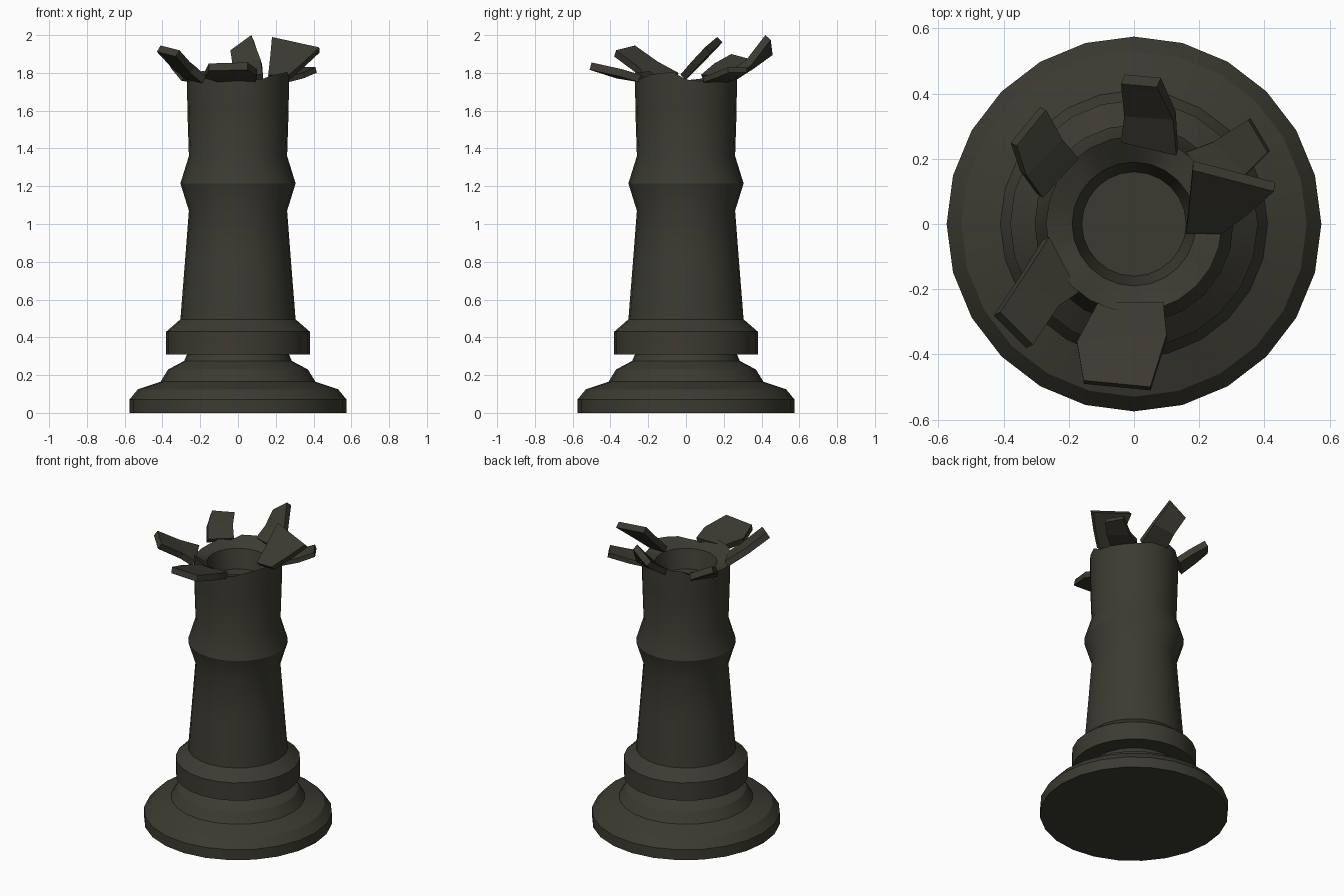
import bpy, bmesh, math, random
from mathutils import Vector

random.seed(4)
if "Cube" in bpy.data.objects:
    bpy.data.objects.remove(bpy.data.objects["Cube"], do_unlink=True)

# Dark stone material
stone = bpy.data.materials.new("dark_stone")
stone.use_nodes = True
colour = (0.045, 0.043, 0.031, 1)
stone.diffuse_color = colour
stone.node_tree.nodes["Principled BSDF"].inputs["Base Color"].default_value = colour


def add_object(name, bm):
    bmesh.ops.recalc_face_normals(bm, faces=bm.faces)
    mesh = bpy.data.meshes.new(name)
    bm.to_mesh(mesh)
    bm.free()
    mesh.materials.append(stone)
    obj = bpy.data.objects.new(name, mesh)
    bpy.context.collection.objects.link(obj)
    return obj


def smooth(obj, degrees):
    bpy.ops.object.select_all(action='DESELECT')
    obj.select_set(True)
    bpy.context.view_layer.objects.active = obj
    bpy.ops.object.shade_smooth_by_angle(angle=math.radians(degrees))


def lathe(name, profile, sides=24, rim=None):
    """Revolve (radius, height) rings, cap both ends, roughen the rim ring."""
    bm = bmesh.new()
    rings = []
    for i, (r, z) in enumerate(profile):
        ring = []
        for k in range(sides):
            a = math.tau * k / sides
            lift = random.uniform(-0.03, 0.035) if i == rim else 0
            ring.append(bm.verts.new((r * math.cos(a), r * math.sin(a), z + lift)))
        rings.append(ring)
    for low, high in zip(rings, rings[1:]):
        for k in range(sides):
            n = (k + 1) % sides
            bm.faces.new((low[k], low[n], high[n], high[k]))
    bm.faces.new(rings[0][::-1])
    bm.faces.new(rings[-1])
    return add_object(name, bm)


def shard(name, stations, thickness=0.04):
    """Bent splinter: a strip of left/right point pairs from root to tip."""
    bm = bmesh.new()
    rows = [[bm.verts.new(Vector(p)) for p in pair] for pair in stations]
    for a, b in zip(rows, rows[1:]):
        bm.faces.new((a[0], a[1], b[1], b[0]))
    obj = add_object(name, bm)
    # Strips face upward, so the thickness grows below them
    if sum(f.normal.z for f in obj.data.polygons) < 0:
        obj.data.flip_normals()
    solid = obj.modifiers.new("thickness", 'SOLIDIFY')
    solid.thickness = thickness
    solid.offset = -1
    return obj


# Turned base and column with a hollow broken top
column = lathe("column", [
    (0.575, 0), (0.575, 0.07), (0.53, 0.125), (0.41, 0.165), (0.37, 0.23),
    (0.285, 0.275), (0.27, 0.31), (0.38, 0.31), (0.38, 0.43), (0.305, 0.495),
    (0.28, 0.81), (0.26, 1.07), (0.305, 1.215), (0.26, 1.36), (0.268, 1.6),
    (0.27, 1.78), (0.19, 1.745), (0.16, 1.62)], rim=15)
smooth(column, 30)

# Splinters bent outward around the broken rim
shard("front_shard", [
    ((-0.11, -0.24, 1.79), (0.09, -0.24, 1.79)),
    ((-0.175, -0.36, 1.81), (0.1, -0.34, 1.82)),
    ((-0.155, -0.48, 1.85), (0.05, -0.5, 1.855))])
shard("front_right_shard", [
    ((-0.26, -0.04, 1.80), (-0.17, -0.21, 1.78)),
    ((-0.33, -0.15, 1.86), (-0.23, -0.25, 1.83)),
    ((-0.41, -0.27, 1.945), (-0.31, -0.37, 1.92))])
shard("back_right_shard", [
    ((-0.28, 0.08, 1.79), (-0.17, 0.2, 1.78)),
    ((-0.33, 0.15, 1.85), (-0.22, 0.26, 1.83)),
    ((-0.36, 0.24, 1.9), (-0.27, 0.35, 1.87))])
shard("back_shard", [
    ((-0.04, 0.25, 1.8), (0.13, 0.21, 1.79)),
    ((-0.03, 0.33, 1.85), (0.12, 0.32, 1.87)),
    ((-0.04, 0.43, 1.92), (0.07, 0.42, 2.0))])
shard("back_left_shard", [
    ((0.16, 0.22, 1.78), (0.26, 0.09, 1.78)),
    ((0.24, 0.25, 1.79), (0.34, 0.15, 1.80)),
    ((0.35, 0.32, 1.83), (0.41, 0.22, 1.83))], 0.03)
shard("left_shard", [
    ((0.16, -0.03, 1.79), (0.27, -0.03, 1.79)),
    ((0.17, 0.06, 1.88), (0.35, 0.03, 1.86)),
    ((0.18, 0.165, 1.99), (0.43, 0.1, 1.935))])
